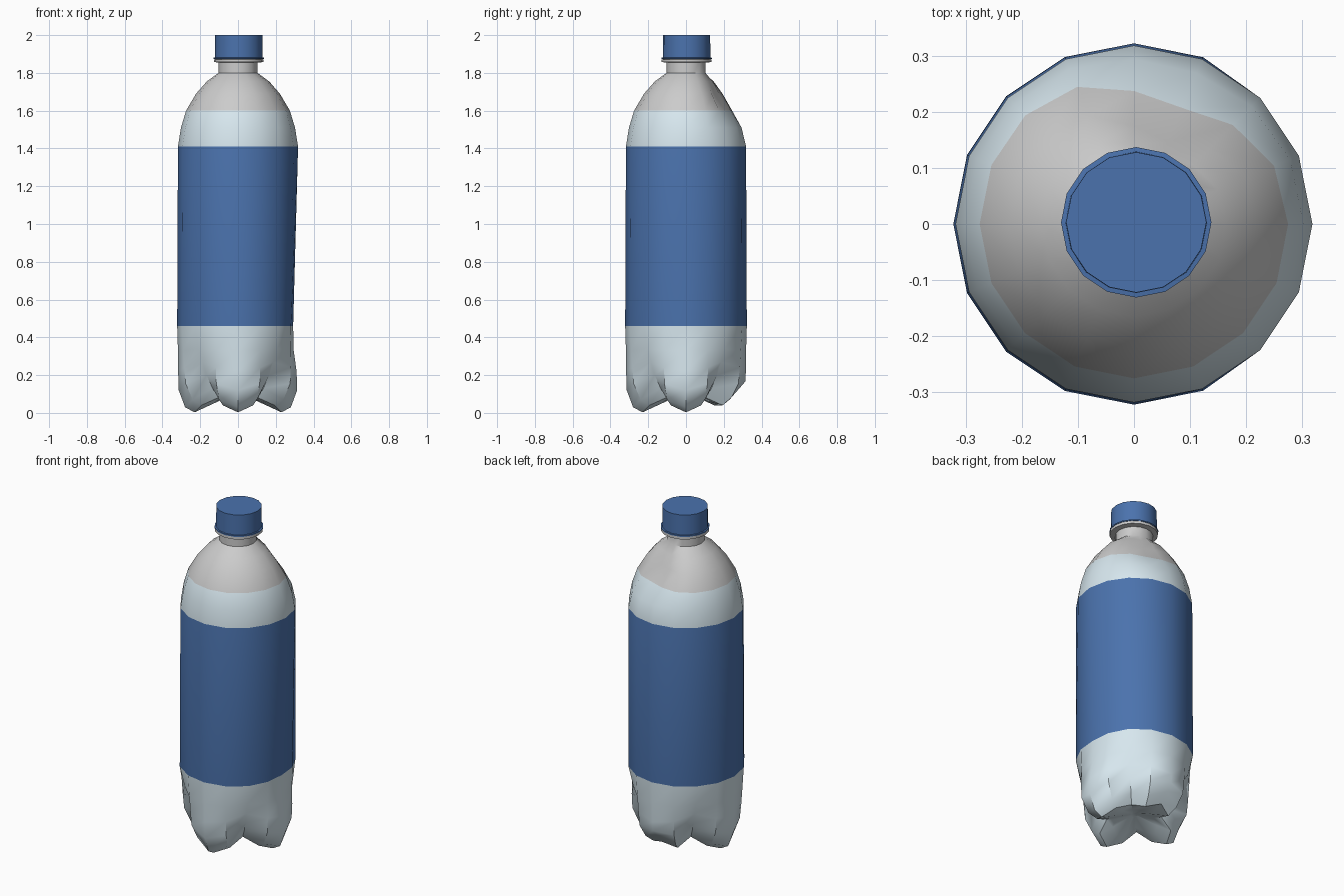
import bpy, bmesh, math

if "Cube" in bpy.data.objects:
    bpy.data.objects.remove(bpy.data.objects["Cube"])

SIDES = 16


def material(name, rgb):
    m = bpy.data.materials.new(name)
    m.diffuse_color = (*rgb, 1)
    m.use_nodes = True
    m.node_tree.nodes["Principled BSDF"].inputs["Base Color"].default_value = m.diffuse_color
    return m


def loft(name, rings, mats, slot_of, cap_start=True, cap_end=True, smooth=40):
    """Skin a stack of 16-point rings, bottom to top."""
    bm = bmesh.new()
    rows = [[bm.verts.new(p) for p in ring] for ring in rings]
    for i, (a, b) in enumerate(zip(rows, rows[1:])):
        for k in range(SIDES):
            j = (k + 1) % SIDES
            f = bm.faces.new((a[k], a[j], b[j], b[k]))
            f.material_index = slot_of(i)
    if cap_start:
        bm.faces.new(rows[0][::-1]).material_index = slot_of(0)
    if cap_end:
        bm.faces.new(rows[-1]).material_index = slot_of(len(rows) - 2)
    bmesh.ops.recalc_face_normals(bm, faces=bm.faces)
    me = bpy.data.meshes.new(name)
    bm.to_mesh(me)
    bm.free()
    for m in mats:
        me.materials.append(m)
    for p in me.polygons:
        p.use_smooth = True
    me.set_sharp_from_angle(angle=math.radians(smooth))
    ob = bpy.data.objects.new(name, me)
    bpy.context.collection.objects.link(ob)
    return ob


def circle(r, z, cx=0.0, cy=0.0):
    return [(cx + r * math.cos(2 * math.pi * k / SIDES),
             cy + r * math.sin(2 * math.pi * k / SIDES), z) for k in range(SIDES)]


def bump(angle, z, a0, z0, wa, wz):
    d = (angle - a0 + 180) % 360 - 180
    return math.exp(-(d / wa) ** 2 - ((z - z0) / wz) ** 2)


# Footed base: profiles through a foot, its flank and the groove between feet
foot = [(.02, .10), (.15, .04), (.23, .003), (.28, .03), (.314, .12), (.317, .22), (.318, .33), (.322, .46)]
flank = [(.02, .10), (.13, .06), (.21, .04), (.26, .07), (.30, .155), (.308, .24), (.314, .33), (.322, .46)]
groove = [(.02, .10), (.10, .08), (.15, .08), (.19, .13), (.235, .20), (.265, .27), (.295, .34), (.322, .46)]
pattern = [foot, flank, groove, flank]
# Label top, shoulder and neck
upper = [(.318, 1.41), (.302, 1.51), (.275, 1.60), (.222, 1.69), (.165, 1.755),
         (.103, 1.80), (.103, 1.86)]

rings = []
for i in range(len(foot) + len(upper)):
    ring = []
    for k in range(SIDES):
        a = 360 * k / SIDES
        r, z = pattern[k % 4][i] if i < len(foot) else upper[i - len(foot)]
        # Dents in the back of the shoulder and the right side
        if 1.45 < z < 1.79:
            r -= .07 * bump(a, z, 72, 1.66, 32, .11)
        elif z < 1:
            r -= .032 * bump(a, z, 0, .42, 32, .16)
        x, y = r * math.cos(math.radians(a)), r * math.sin(math.radians(a))
        # Crushed back foot
        if y > .1 and abs(x) < .14:
            z = max(z, .035 + max(0, y - .2) * 1.15)
        ring.append((x, y, z))
    rings.append(ring)

blue = material("blue_plastic", (.07, .17, .42))
clear = material("pale_plastic", (.68, .80, .86))


def bottle_slot(i):
    if i == 7:
        return 2                      # label band
    return 1 if i < 10 else 0         # pale plastic, then grey shoulder


loft("bottle", rings, [None, clear, blue], bottle_slot, cap_end=False)

# Neck ring
cx, cy = .004, .003
loft("neck_ring", [circle(r, z, cx, cy) for r, z in
                   [(.10, 1.855), (.132, 1.857), (.132, 1.872), (.10, 1.873)]],
     [], lambda i: 0)

# Screw cap with a thin rim
loft("cap", [circle(r, z, cx, cy) for r, z in
             [(.134, 1.873), (.134, 1.88), (.126, 1.881), (.125, 2.0)]],
     [blue], lambda i: 0)
